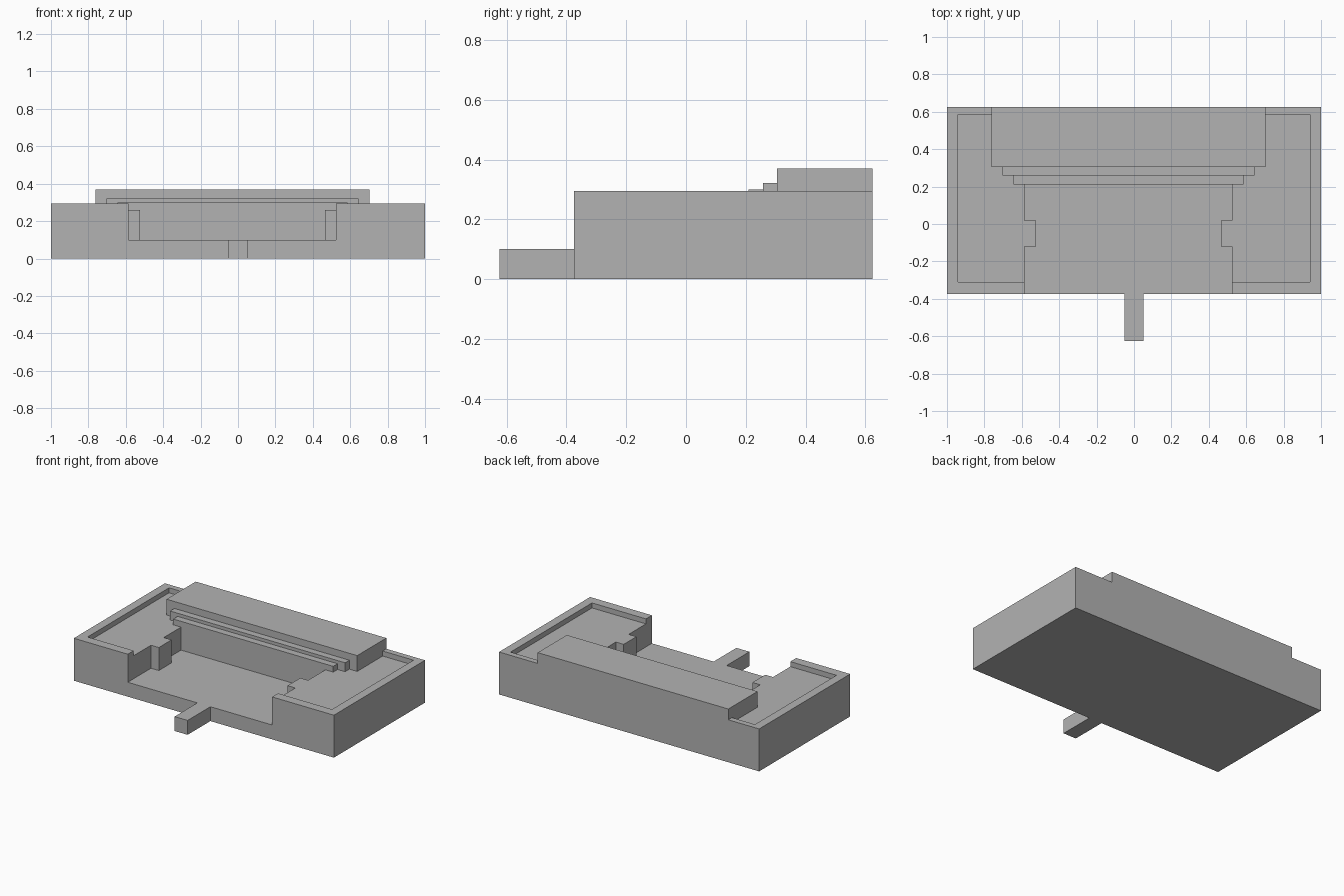
import bpy
import bmesh

old = bpy.data.objects.get("Cube")
if old:
    bpy.data.objects.remove(old, do_unlink=True)

stone = bpy.data.materials.new("grey stone")
stone.use_nodes = True
GREY = (0.45, 0.45, 0.45, 1)
stone.diffuse_color = GREY
stone.node_tree.nodes["Principled BSDF"].inputs["Base Color"].default_value = GREY

FRONT, BACK = -0.375, 0.625    # building faces
WALL, ROOF, FLOOR = 0.295, 0.26, 0.1   # parapet top, roof deck, court floor
MID = -0.03                    # centre line of court and steps


def prism(name, outline, z0, z1):
    """Extrude a plan outline from z0 to z1."""
    bm = bmesh.new()
    face = bm.faces.new([bm.verts.new((x, y, z0)) for x, y in outline])
    top = bmesh.ops.extrude_face_region(bm, geom=[face])["geom"]
    verts = [v for v in top if isinstance(v, bmesh.types.BMVert)]
    bmesh.ops.translate(bm, verts=verts, vec=(0, 0, z1 - z0))
    bmesh.ops.recalc_face_normals(bm, faces=bm.faces)
    mesh = bpy.data.meshes.new(name)
    bm.to_mesh(mesh)
    bm.free()
    mesh.materials.append(stone)
    obj = bpy.data.objects.new(name, mesh)
    bpy.context.collection.objects.link(obj)
    return obj


def block(name, x0, x1, y0, y1, z0, z1):
    return prism(name, [(x0, y0), (x1, y0), (x1, y1), (x0, y1)], z0, z1)


def carve(target, cutter):
    """Subtract the cutter from the target and discard it."""
    mod = target.modifiers.new("carve", "BOOLEAN")
    mod.operation, mod.solver, mod.object = "DIFFERENCE", "EXACT", cutter
    bpy.context.view_layer.objects.active = target
    bpy.ops.object.modifier_apply(modifier=mod.name)
    bpy.data.objects.remove(cutter, do_unlink=True)


# Main building with parapet, open court and a gap for the rear block
building = block("building", -1, 1, FRONT, BACK, 0, WALL)
carve(building, block("roof_cutter", -0.94, 0.94, -0.31, 0.585, ROOF, 0.5))

# Court outline, with a pilaster left standing on each side
side = [(0.555, -0.5), (0.555, -0.12), (0.495, -0.12),
        (0.495, 0.02), (0.555, 0.02), (0.555, 0.21)]
court = [(MID + x, y) for x, y in side] + [(MID - x, y) for x, y in reversed(side)]
carve(building, prism("court_cutter", court, FLOOR, 0.5))
carve(building, block("rear_cutter", MID - 0.733, MID + 0.733, 0.5, 0.7, ROOF, 0.5))

# Two steps rising to the rear block
for name, half, y0, y1, top in (
        ("lower_step", 0.615, 0.21, 0.258, 0.3),
        ("upper_step", 0.673, 0.258, 0.305, 0.322),
        ("rear_block", 0.733, 0.305, BACK, 0.37)):
    block(name, MID - half, MID + half, y0, y1, ROOF, top)

# Entrance path
block("entrance_path", -0.05, 0.05, -0.625, FRONT, 0, FLOOR)
